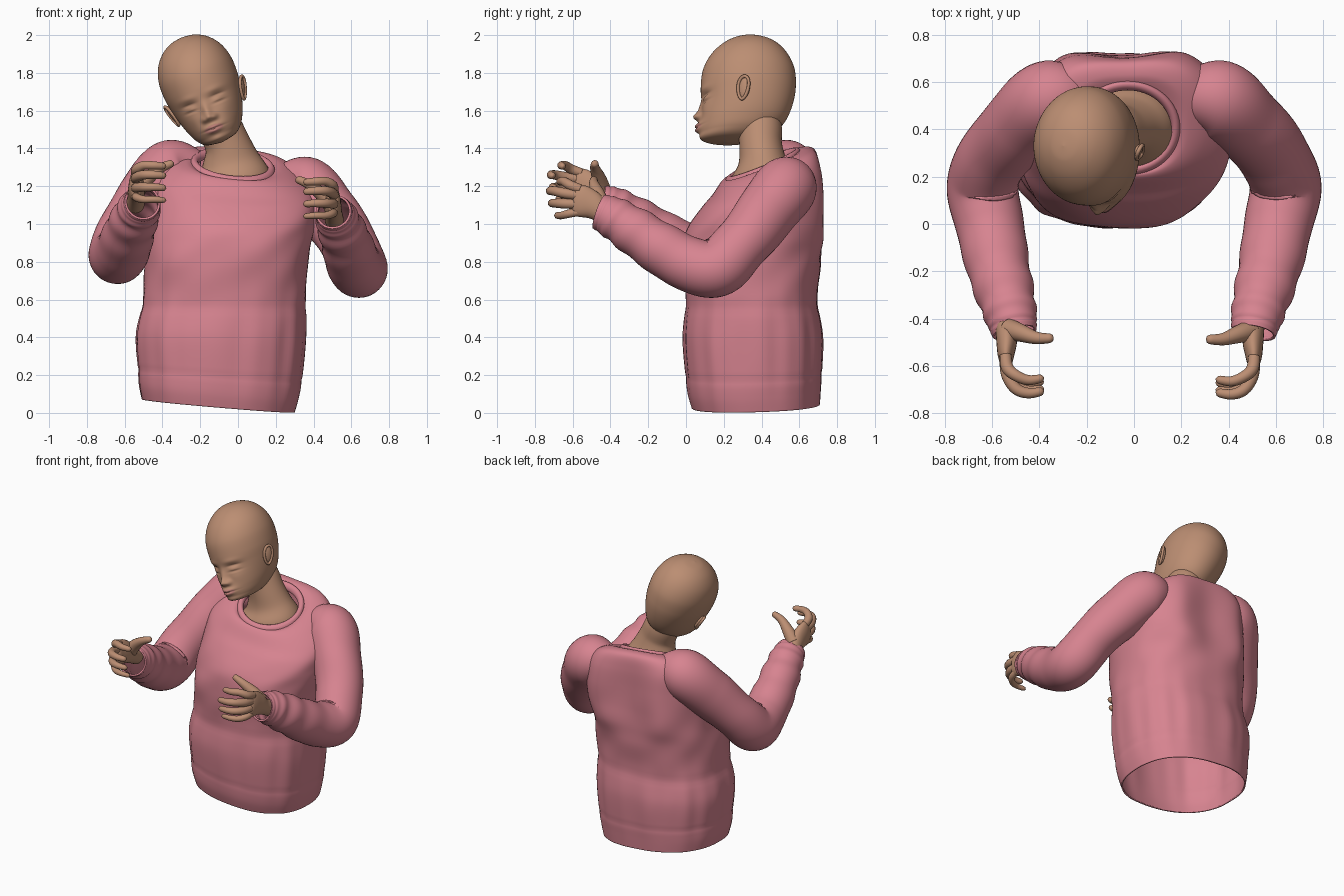
import bpy, bmesh
from math import sin, cos, pi, exp, radians, sqrt
from mathutils import Vector, Matrix

cube = bpy.data.objects.get("Cube")
if cube:
    bpy.data.objects.remove(cube)


def material(name, rgb):
    m = bpy.data.materials.new(name)
    m.use_nodes = True
    m.diffuse_color = (*rgb, 1)
    bsdf = m.node_tree.nodes["Principled BSDF"]
    bsdf.inputs["Base Color"].default_value = (*rgb, 1)
    bsdf.inputs["Roughness"].default_value = 0.7
    return m


SKIN = material("warm_skin", (0.50, 0.27, 0.17))
LIPS = material("lip_rose", (0.50, 0.21, 0.18))
KNIT = material("pink_knit", (0.68, 0.23, 0.28))


def g(x, s):
    return exp(-(x / s) ** 2)


def spline(rows, t):
    """Smooth curve through the rows, t from 0 to 1."""
    n = len(rows) - 1
    i = min(int(t * n), n - 1)
    f = t * n - i
    a, b, c, d = (rows[min(max(i + k, 0), n)] for k in (-1, 0, 1, 2))
    return [0.5 * (2 * q + (r - p) * f + (2 * p - 5 * q + 4 * r - s) * f * f
                   + (3 * q - p - 3 * r + s) * f ** 3) for p, q, r, s in zip(a, b, c, d)]


def surface(name, fn, rows, cols, mats, thick=0, rule=None, cap=False):
    """Grid of fn(t, angle), closed around the angle."""
    bm = bmesh.new()
    ring = [[bm.verts.new(fn(i / rows, 2 * pi * j / cols)) for j in range(cols)]
            for i in range(rows + 1)]
    for i in range(rows):
        for j in range(cols):
            k = (j + 1) % cols
            bm.faces.new((ring[i][j], ring[i][k], ring[i + 1][k], ring[i + 1][j]))
    if cap:
        bm.faces.new(ring[0])
        bm.faces.new(ring[-1])
    bmesh.ops.remove_doubles(bm, verts=bm.verts, dist=0.0002)
    bmesh.ops.recalc_face_normals(bm, faces=bm.faces)
    for f in bm.faces:
        f.smooth = True
        if rule:
            f.material_index = rule(f.calc_center_median())
    mesh = bpy.data.meshes.new(name)
    bm.to_mesh(mesh)
    bm.free()
    for m in mats:
        mesh.materials.append(m)
    ob = bpy.data.objects.new(name, mesh)
    bpy.context.collection.objects.link(ob)
    if thick:
        s = ob.modifiers.new("thickness", 'SOLIDIFY')
        s.thickness = thick
        s.offset = -1


def tube(name, pts, mat, rows=24, cols=16, up=(0, 0, 1), fold=None, tip=0, thick=0):
    """Tube through points (x, y, z, side radius, up radius)."""
    pts = [p if len(p) == 5 else (*p, p[3]) for p in pts]

    def fn(t, a):
        p = spline(pts, t)
        d = Vector(spline(pts, min(t + .04, 1))[:3]) - Vector(spline(pts, max(t - .04, 0))[:3])
        side = d.cross(Vector(up)).normalized()
        top = side.cross(d).normalized()
        k = 1 + (fold(t, a) if fold else 0)
        if tip and t > 1 - tip:
            k *= sqrt(max(0.01, 1 - ((t - 1 + tip) / tip) ** 2))
        return Vector(p[:3]) + side * cos(a) * p[3] * k + top * sin(a) * p[4] * k
    surface(name, fn, rows, cols, [mat], thick, cap=not thick)


# Sweater body: centre height, x range, y range, slope along y, slope along x
BODY = [(.035, -.51, .30, .03, .71, .03, -.085), (.11, -.525, .32, .01, .715, .03, -.08),
        (.2, -.53, .335, 0, .72, .02, -.07), (.4, -.54, .355, -.015, .725, 0, -.03),
        (.6, -.505, .36, 0, .70, 0, 0), (.8, -.49, .37, -.02, .72, 0, 0),
        (.92, -.475, .39, -.01, .74, 0, 0), (1.02, -.47, .41, .025, .74, .04, -.02),
        (1.13, -.46, .42, .085, .735, .12, -.05), (1.22, -.44, .39, .14, .725, .25, -.08),
        (1.29, -.36, .31, .18, .70, .34, -.1), (1.315, -.28, .23, .205, .64, .39, -.1),
        (1.305, -.23, .175, .225, .585, .41, -.1)]


def body(t, a):
    z, x0, x1, y0, y1, sy, sx = spline(BODY, t)
    c, s = cos(a), sin(a)
    ex = 0.84
    ux = abs(c) ** ex * (1 if c > 0 else -1)
    uy = abs(s) ** ex * (1 if s > 0 else -1)
    low, mid = g(z - .35, .25), g(z - .85, .3)
    k = 1 + low * (.009 * sin(11 * a + 1) + .006 * sin(19 * a))
    k += mid * .008 * sin(5 * a + 16 * z) + .006 * mid * sin(8 * a - 23 * z)
    k -= .008 * g(z - .195, .012) + .010 * g(z - .56, .03)
    x = (x0 + x1) / 2 + ux * (x1 - x0) / 2 * k
    y = (y0 + y1) / 2 + uy * (y1 - y0) / 2 * k
    if s > 0:
        blades = g(x - .22, .1) + g(x + .30, .1)
        y += (.022 * blades - .035 * g(x + .04, .14)) * g(z - 1.07, .25)
    return Vector((x, y, z + sy * (y - .4) + sx * (x + .06)))


surface("sweater_body", body, 90, 112, [KNIT], thick=.01)


# Rolled collar
def collar(t, a):
    b = 2 * pi * t
    x, y = cos(a) * (.203 + .02 * cos(b)), sin(a) * (.18 + .02 * cos(b))
    return Vector((x - .027, y + .405, 1.303 + .41 * y - .1 * x + .025 * sin(b)))


surface("collar", collar, 14, 64, [KNIT])

# Sleeves with gathered forearms
ARM = [(.21, .53, 1.20, .10), (.35, .53, 1.195, .165), (.475, .425, 1.06, .16),
       (.59, .29, .89, .15), (.64, .16, .765, .152), (.61, 0, .795, .145),
       (.575, -.18, .90, .134), (.535, -.33, 1.0, .118), (.515, -.41, 1.045, .107),
       (.505, -.46, 1.065, .095)]


def gather(t, a):
    return (.045 * sin(62 * t + .7 * sin(a)) * g(t - .76, .13)
            + .022 * sin(34 * t + 2 * cos(a)) * g(t - .3, .12) - .05 * g(t - .93, .012))


def other_side(p):
    return (-p[0], p[1], p[2] + .068 + .04 * p[1], *p[3:])


tube("left_sleeve", ARM, KNIT, 90, 40, fold=gather, thick=.012)
tube("right_sleeve", [other_side(p) for p in ARM], KNIT, 90, 40, fold=gather, thick=.012)

# Hands: palm, four curled fingers and a thumb
PALM = [(.51, -.36, 1.02, .05, .055), (.505, -.44, 1.06, .046, .055), (.503, -.50, 1.10, .044, .075),
        (.506, -.555, 1.122, .036, .085), (.505, -.60, 1.13, .025, .08)]
THUMB = [(.495, -.45, 1.10, .046), (.445, -.465, 1.155, .038), (.375, -.487, 1.21, .026),
         (.305, -.487, 1.24, .019)]
FINGERS = {"index": (1.185, 1.225, .045, .025), "middle": (1.15, 1.175, -.01, .026),
           "ring": (1.105, 1.11, 0, .025), "little": (1.065, 1.045, .03, .021)}


def hand(side, place):
    def part(name, pts, **kw):
        tube(f"{side}_{name}", [place(p) for p in pts], SKIN, **kw)
    part("palm", PALM, cols=24, tip=.12)
    part("thumb", THUMB, tip=.12)
    for name, (zb, zt, dy, r) in FINGERS.items():
        part(name + "_finger",
             [(.508, -.56, zb, r), (.50, -.635 + dy / 2, zb * .5 + zt * .5, r * 1.05),
              (.465, -.69 + dy, zt, r * .95), (.41, -.71 + dy, zt, r * .85),
              (.345, -.70 + dy, zt - .005, r * .68)], tip=.1)


hand("left", lambda p: p)
hand("right", lambda p: (-p[0] - .035, p[1] + .005, p[2] + .085, *p[3:]))

# Neck flaring out under the collar
tube("neck", [(-.025, .41, 1.19, .205, .18), (-.025, .41, 1.26, .195, .165),
              (-.035, .405, 1.33, .157, .128), (-.055, .395, 1.42, .122, .113),
              (-.10, .39, 1.52, .115, .115), (-.15, .36, 1.63, .09, .09)],
     SKIN, 30, 40, up=(0, 1, 0))

# Head, tilted to its right: height, half width, front y, back y
HEAD = (Matrix.Translation((-.21, .34, 1.77)) @ Matrix.Rotation(radians(-22), 4, 'Y')
        @ Matrix.Rotation(radians(-5), 4, 'Z'))
INVERSE = HEAD.inverted()
SKULL = [(.235, 0, -.01, -.01), (.225, .065, -.075, .07), (.19, .128, -.145, .145),
         (.13, .177, -.208, .20), (.05, .203, -.25, .235), (-.04, .205, -.262, .242),
         (-.12, .192, -.258, .232), (-.20, .172, -.256, .207), (-.26, .150, -.262, .172),
         (-.31, .122, -.258, .115), (-.345, .08, -.24, .02), (-.36, 0, -.12, -.12)]


def relief(x, z):
    """Outward push that shapes the face."""
    e = abs(x) - .08
    nose = (.018 * g(x, .024) * g(z + .175, .042) + .036 * g(x, .026) * g(z + .21, .024)
            + .017 * g(abs(x) - .03, .017) * g(z + .217, .017))
    eyes = (.007 * g(e, .05) * g(z + .085, .02) - .019 * g(e, .042) * g(z + .128, .03)
            + .019 * g(e, .032) * g(z + .136, .021) - .010 * g(e, .032) * g(z + .153, .006)
            - .007 * g(e, .034) * g(z + .115, .006))
    mouth = (.018 * g(x, .06) * g(z + .275, .035) + .015 * g(x, .042) * g(z + .264, .011)
             + .016 * g(x, .036) * g(z + .288, .012) - .008 * g(x, .05) * g(z + .276, .004))
    return nose + eyes + mouth + .010 * g(x, .05) * g(z + .33, .025) + .008 * g(e - .01, .05) * g(z + .2, .045)


def head(t, a):
    z, w, y0, y1 = spline(SKULL, t)
    b = a - .5 * sin(a)
    x = max(w, 0) * sin(b)
    y = (y0 + y1) / 2 - (y1 - y0) / 2 * cos(b)
    if cos(b) > 0:
        y -= relief(x, z) * min(1, cos(b) * 2)
    return HEAD @ Vector((x, y, z))


def lips(c):
    p = INVERSE @ c
    return int(p.y < -.15 and (p.x / .052) ** 2 + ((p.z + .276) / .021) ** 2 < 1)


surface("head", head, 150, 160, [SKIN, LIPS], rule=lips)


# Ears: a shallow bowl with a raised rim, lying back along the skull
def ear(side):
    place = (HEAD @ Matrix.Translation((side * .194, -.016, -.13))
             @ Matrix.Rotation(radians(side * 13), 4, 'Y') @ Matrix.Rotation(radians(side * -20), 4, 'Z'))

    def rim(t, a):
        b = 2 * pi * t
        k = 1 + .2 * sin(a)
        r = .009
        return place @ Vector((side * (.010 + r * cos(b)),
                               cos(a) * (.030 * k + r * sin(b)) + .008 * sin(a),
                               sin(a) * (.060 + r * sin(b))))

    def bowl(t, a):
        b = pi * t
        return place @ Vector((-.015 * cos(b) * side, .034 * sin(b) * cos(a) + .006 * sin(b) * sin(a),
                               .060 * sin(b) * sin(a)))
    name = "left" if side > 0 else "right"
    surface(name + "_ear_rim", rim, 10, 36, [SKIN])
    surface(name + "_ear_bowl", bowl, 12, 24, [SKIN])


for s in (1, -1):
    ear(s)
